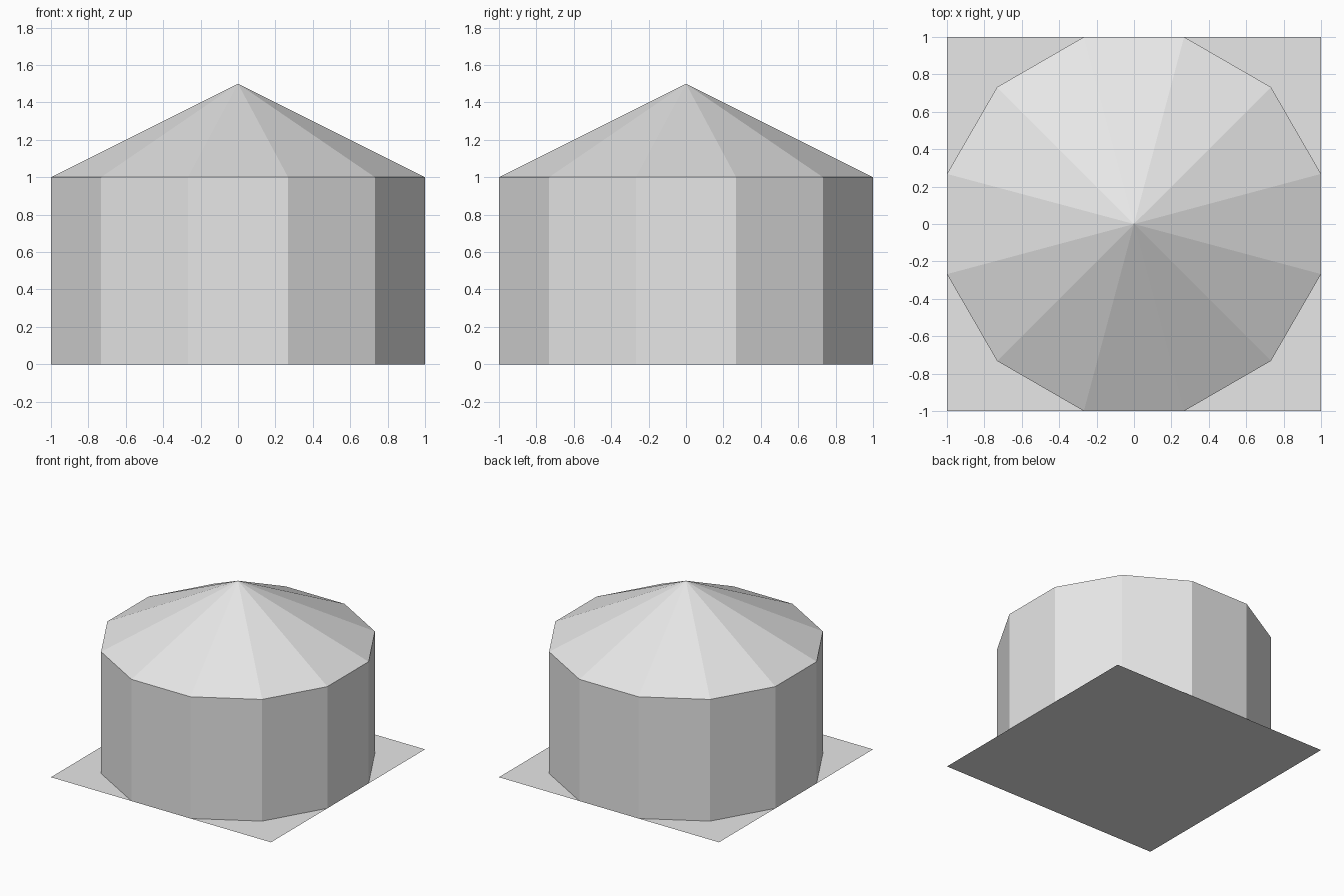
import bpy
import bmesh
import math

old = bpy.data.objects.get("Cube")
if old:
    bpy.data.objects.remove(old, do_unlink=True)

SIDES = 12
WALL_HEIGHT = 1.0
ROOF_HEIGHT = 0.5
RADIUS = 1 / math.cos(math.pi / SIDES)  # flat sides lie one unit from the axis

grey = bpy.data.materials.new("plain_grey")
grey.use_nodes = True
colour = (0.8, 0.8, 0.8, 1)
grey.diffuse_color = colour
grey.node_tree.nodes["Principled BSDF"].inputs["Base Color"].default_value = colour


def make_object(name, bm):
    mesh = bpy.data.meshes.new(name)
    bm.to_mesh(mesh)
    bm.free()
    mesh.materials.append(grey)
    obj = bpy.data.objects.new(name, mesh)
    bpy.context.collection.objects.link(obj)
    return obj


def ring(bm, z):
    angles = [(i + 0.5) * math.tau / SIDES for i in range(SIDES)]
    return [bm.verts.new((RADIUS * math.cos(a), RADIUS * math.sin(a), z)) for a in angles]


# Square ground sheet
bm = bmesh.new()
bmesh.ops.create_grid(bm, x_segments=1, y_segments=1, size=1)
make_object("ground_sheet", bm)

# Twelve-sided wall, open at both ends
bm = bmesh.new()
low, high = ring(bm, 0), ring(bm, WALL_HEIGHT)
for i in range(SIDES):
    j = (i + 1) % SIDES
    bm.faces.new((low[i], low[j], high[j], high[i]))
make_object("wall", bm)

# Shallow faceted roof meeting at a central point
bm = bmesh.new()
eaves = ring(bm, WALL_HEIGHT)
peak = bm.verts.new((0, 0, WALL_HEIGHT + ROOF_HEIGHT))
for i in range(SIDES):
    bm.faces.new((eaves[i], eaves[(i + 1) % SIDES], peak))
make_object("roof", bm)
